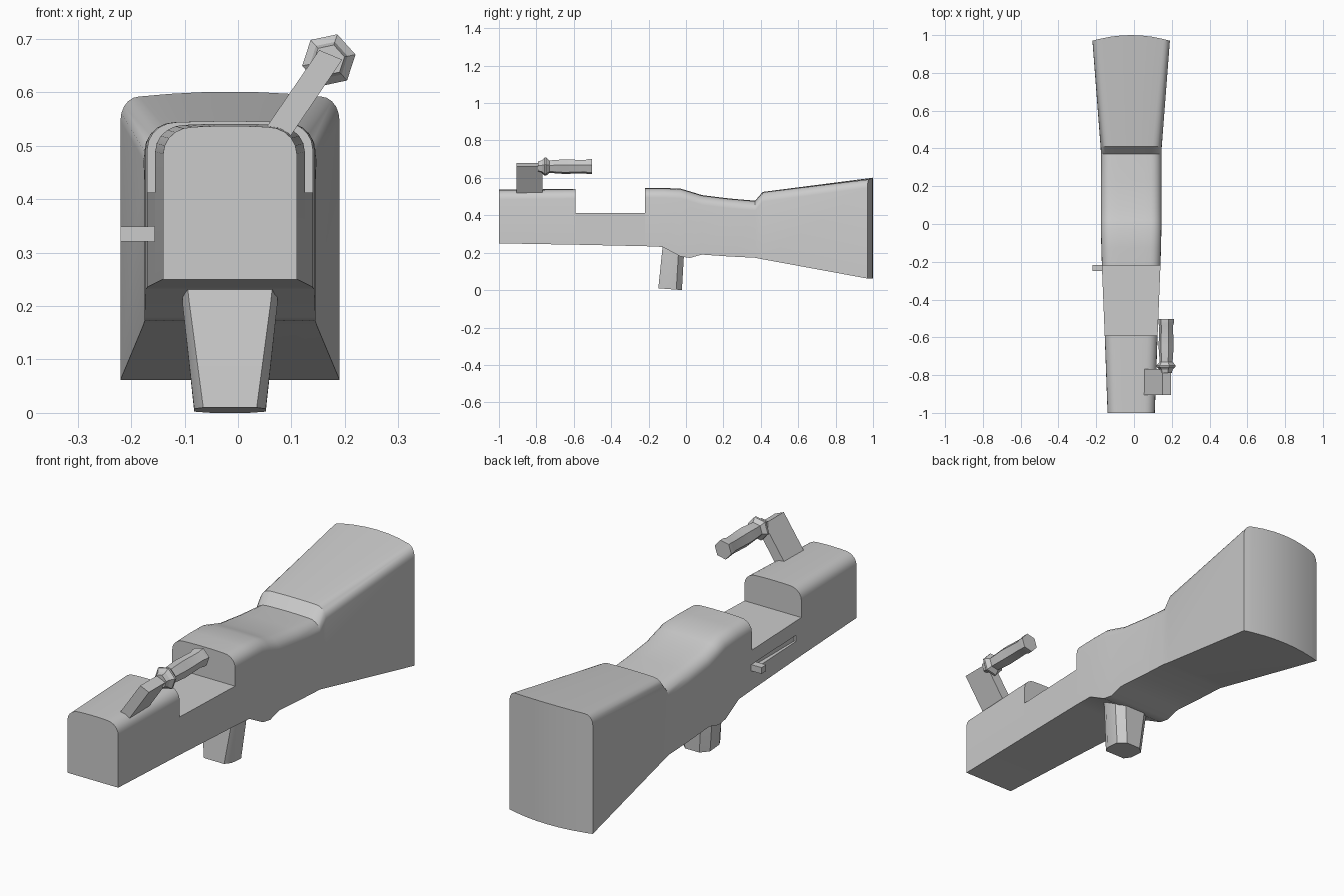
import bpy, bmesh, math

if "Cube" in bpy.data.objects:
    bpy.data.objects.remove(bpy.data.objects["Cube"])

CX = -0.015  # the body sits slightly left of the frame centre


def finish(name, bm, angle=30):
    bmesh.ops.recalc_face_normals(bm, faces=bm.faces)
    me = bpy.data.meshes.new(name)
    bm.to_mesh(me)
    bm.free()
    ob = bpy.data.objects.new(name, me)
    bpy.context.collection.objects.link(ob)
    smooth(ob, angle)
    return ob


def smooth(ob, angle):
    ob.data.shade_smooth()
    ob.data.set_sharp_from_angle(angle=math.radians(angle))


def loft(bm, rings):
    """Skin consecutive closed rings with quads."""
    vs = [[bm.verts.new(p) for p in r] for r in rings]
    n = len(vs[0])
    for a, b in zip(vs, vs[1:]):
        for i in range(n):
            j = (i + 1) % n
            bm.faces.new((a[i], a[j], b[j], b[i]))
    return vs


def box(name, x0, x1, y0, y1, z0, z1):
    bm = bmesh.new()
    vs = loft(bm, [[(x0, y0, z), (x1, y0, z), (x1, y1, z), (x0, y1, z)] for z in (z0, z1)])
    bm.faces.new(vs[0])
    bm.faces.new(vs[1])
    return finish(name, bm)


def section(y, hw, zb, zt, rx=0.055, rz=0.05, crown=0.002, bow=0.0, cut=None):
    """Flat-bottomed section with rounded upper corners; bow curves it in plan."""
    half = []
    for i in range(6):
        a = math.radians(18 * i)
        half.append((hw - rx + rx * math.cos(a), zt - crown - rz + rz * math.sin(a)))
    f = hw - rx
    half += [(f * k, zt - crown * k * k) for k in (0.66, 0.33)]
    top = half + [(0, zt)] + [(-x, z) for x, z in reversed(half)]
    if cut:
        top = [(x, min(z, cut)) for x, z in top]
    ring = top + [(x, zb) for x, z in reversed(top)]
    return [(CX + x, y - bow * (x / hw) ** 2, z) for x, z in ring]


# Body and stock: one loft from muzzle end to butt, with an open top recess
rings = [
    section(-1.0, 0.125, 0.25, 0.537),
    section(-0.59, 0.14, 0.243, 0.541),
    section(-0.59, 0.14, 0.243, 0.541, cut=0.412),
    section(-0.22, 0.155, 0.235, 0.546, cut=0.412),
    section(-0.22, 0.155, 0.235, 0.546),
    section(-0.125, 0.158, 0.231, 0.546),
    section(-0.03, 0.16, 0.18, 0.543),
    section(0.02, 0.16, 0.172, 0.528),
    section(0.085, 0.16, 0.19, 0.508),
    section(0.23, 0.16, 0.18, 0.49),
    section(0.37, 0.16, 0.173, 0.478),
    section(0.41, 0.162, 0.165, 0.525, 0.05, 0.05),
    section(1.0, 0.205, 0.062, 0.601, 0.035, 0.045, 0.009, bow=0.03),
]
bm = bmesh.new()
vs = loft(bm, rings)
n = len(vs[0])
bm.faces.new(vs[0])
for i in range(n // 2 - 1):  # curved butt face in vertical strips
    bm.faces.new((vs[-1][i], vs[-1][i + 1], vs[-1][n - 2 - i], vs[-1][n - 1 - i]))
body = finish("body_and_stock", bm)

# Side slot cut into the left wall, with its sliding lug
cutter = box("slot_cutter", -0.25, -0.148, -0.55, -0.215, 0.321, 0.349)
cutter.hide_render = True
mod = body.modifiers.new("slot", 'BOOLEAN')
mod.operation = 'DIFFERENCE'
mod.solver = 'EXACT'
mod.object = cutter
bpy.context.view_layer.objects.active = body
bpy.ops.object.modifier_apply(modifier=mod.name)
bpy.data.objects.remove(cutter)
smooth(body, 30)
box("slide_lug", -0.22, -0.145, -0.25, -0.217, 0.321, 0.349)


# Lower grip: tapered chamfered post, leaning slightly
def post(hx, y0, y1, z, front, back, tilt=0.0):
    half = [(front, y0), (hx, y0 + 0.03), (hx, y1 - 0.03), (back, y1)]
    ring = half + [(-x, y) for x, y in reversed(half)]
    return [(CX + x, y, z - tilt * (y - y0) / (y1 - y0)) for x, y in ring]


bm = bmesh.new()
vs = loft(bm, [
    post(0.067, -0.148, -0.022, 0.01, 0.05, 0.035, 0.01),
    post(0.089, -0.128, -0.01, 0.205, 0.076, 0.055),
    post(0.089, -0.124, -0.008, 0.24, 0.08, 0.055),
])
bm.faces.new(vs[0])
bm.faces.new(vs[-1])
finish("lower_grip", bm)

# Slanted crank arm: quad profile extruded along the body
arm = [(0.05, 0.53), (0.096, 0.515), (0.195, 0.661), (0.152, 0.679)]
bm = bmesh.new()
vs = loft(bm, [[(x, y, z) for x, z in arm] for y in (-0.905, -0.768)])
bm.faces.new(vs[0])
bm.faces.new(vs[1])
finish("handle_arm", bm)

# Six-sided turned handle with a flange
profile = [(-0.79, 0.03), (-0.77, 0.036), (-0.757, 0.051), (-0.748, 0.051), (-0.73, 0.035),
           (-0.65, 0.041), (-0.54, 0.037), (-0.525, 0.042), (-0.503, 0.042)]
bm = bmesh.new()
angles = [math.radians(12 + 60 * k) for k in range(6)]
vs = loft(bm, [[(0.17 + r * math.cos(a), y, 0.66 + r * math.sin(a)) for a in angles]
               for y, r in profile])
bm.faces.new(vs[0])
bm.faces.new(vs[-1])
finish("handle_grip", bm)
